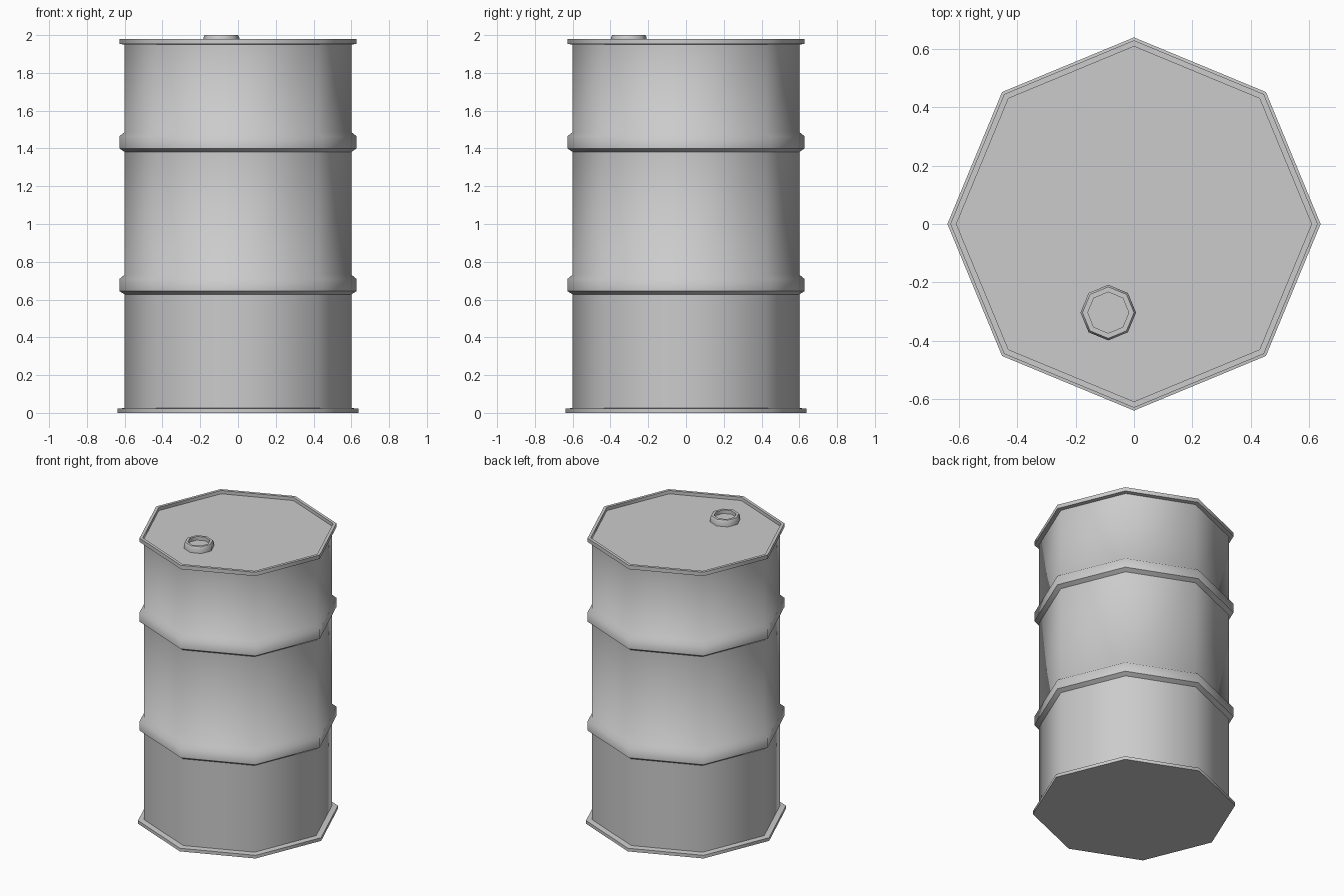
import bpy, bmesh, math

if "Cube" in bpy.data.objects:
    bpy.data.objects.remove(bpy.data.objects["Cube"])

SIDES = 8


def lathe(name, profile, center=(0, 0), cap_bottom=True):
    """Spin (radius, z) points into an eight-sided solid, closed at the ends."""
    bm = bmesh.new()
    rings = []
    for r, z in profile:
        rings.append([bm.verts.new((r * math.cos(math.tau * i / SIDES),
                                    r * math.sin(math.tau * i / SIDES), z))
                      for i in range(SIDES)])
    for a, b in zip(rings, rings[1:]):
        for i in range(SIDES):
            j = (i + 1) % SIDES
            bm.faces.new((a[i], a[j], b[j], b[i]))
    if cap_bottom:
        bm.faces.new(rings[0][::-1])
    bm.faces.new(rings[-1])
    mesh = bpy.data.meshes.new(name)
    bm.to_mesh(mesh)
    bm.free()
    obj = bpy.data.objects.new(name, mesh)
    obj.location = (center[0], center[1], 0)
    bpy.context.collection.objects.link(obj)
    bpy.ops.object.select_all(action='DESELECT')
    obj.select_set(True)
    bpy.context.view_layer.objects.active = obj
    bpy.ops.object.shade_smooth_by_angle(angle=math.radians(50))
    return obj


def hoop(z):
    """Raised rolling hoop around the wall."""
    return [(0.60, z), (0.628, z + 0.018), (0.628, z + 0.082), (0.60, z + 0.105)]


# Drum: base flange, wall with two hoops, top rim and recessed lid
lathe("drum_body",
      [(0.638, 0), (0.638, 0.022), (0.60, 0.026)]
      + hoop(0.627) + hoop(1.382)
      + [(0.60, 1.95), (0.628, 1.953), (0.628, 1.98), (0.607, 1.98), (0.607, 1.957)])

# Filler neck on the lid, with a shallow recess
lathe("filler_cap",
      [(0.095, 1.95), (0.095, 1.987), (0.088, 2.0), (0.07, 2.0), (0.07, 1.975)],
      center=(-0.088, -0.303), cap_bottom=False)
